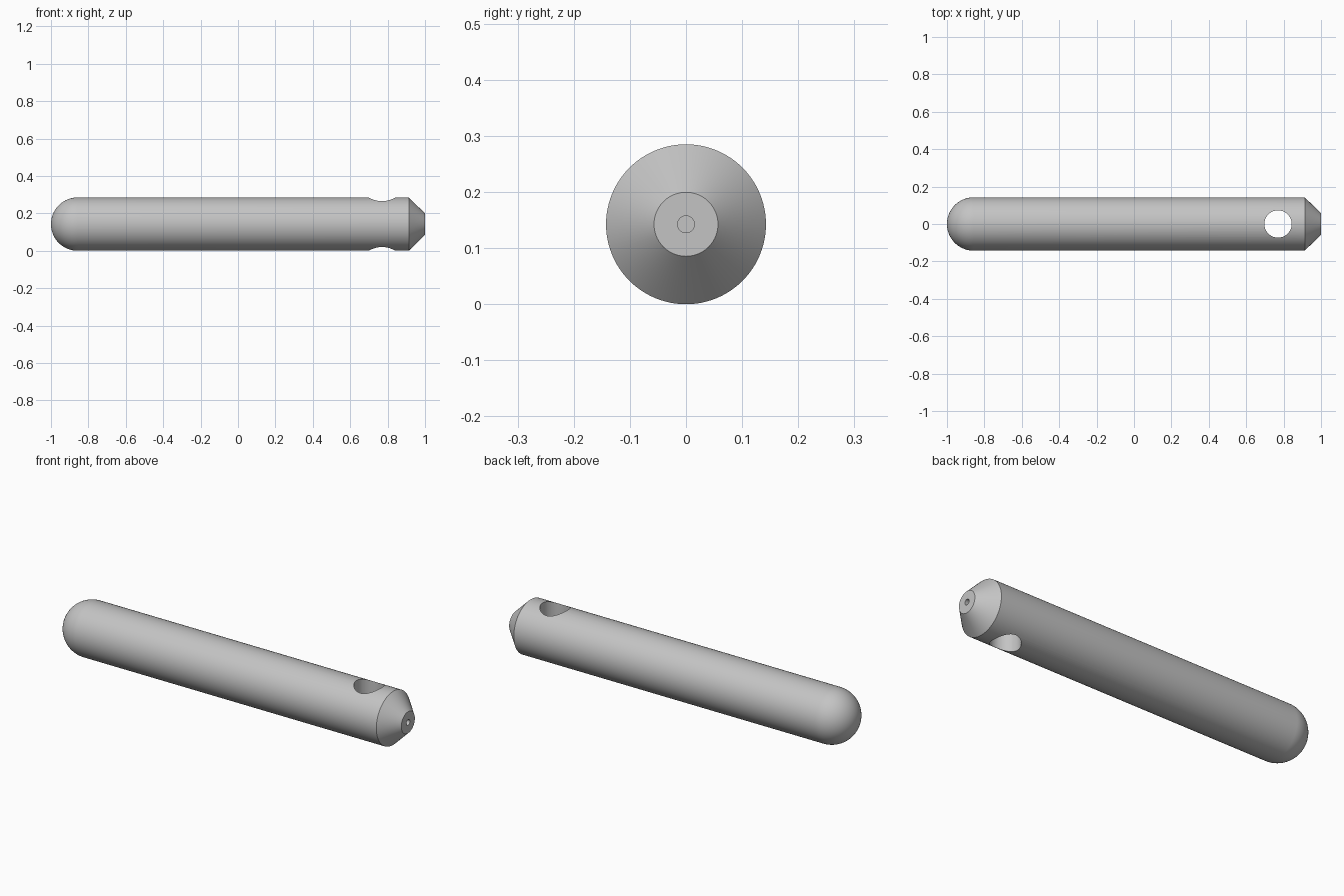
import bpy
import bmesh
from math import pi, sin, cos, radians
from mathutils import Vector

cube = bpy.data.objects.get("Cube")
if cube:
    bpy.data.objects.remove(cube, do_unlink=True)

R = 0.1425          # pin radius, also the height of its axis
SEGMENTS = 96

steel = bpy.data.materials.new("grey_steel")
steel.use_nodes = True
colour = (0.55, 0.55, 0.55, 1)
steel.diffuse_color = colour
steel.node_tree.nodes["Principled BSDF"].inputs["Base Color"].default_value = colour


def lathe(name, profile):
    """Spin (x, radius) points around the pin's long axis."""
    bm = bmesh.new()
    verts = [bm.verts.new((x, 0, r)) for x, r in profile]
    edges = [bm.edges.new(pair) for pair in zip(verts, verts[1:])]
    bmesh.ops.spin(bm, geom=verts + edges, cent=(0, 0, 0), axis=(1, 0, 0),
                   angle=2 * pi, steps=SEGMENTS, use_duplicate=False)
    bmesh.ops.remove_doubles(bm, verts=bm.verts, dist=1e-5)
    bmesh.ops.recalc_face_normals(bm, faces=bm.faces)
    mesh = bpy.data.meshes.new(name)
    bm.to_mesh(mesh)
    bm.free()
    obj = bpy.data.objects.new(name, mesh)
    bpy.context.collection.objects.link(obj)
    return obj


# Domed end, straight shaft, tapered end with a small blind centre hole
dome = [(R - 1 - R * cos(a), R * sin(a))
        for a in (i * pi / 2 / 24 for i in range(25))]
tip = [(0.913, R), (1, 0.057), (1, 0.015), (0.95, 0.015), (0.95, 0)]
pin = lathe("pin", dome + tip)
pin.location = Vector((0, 0, R))
pin.data.materials.append(steel)

# Cross hole drilled vertically through the shaft
bpy.ops.mesh.primitive_cylinder_add(vertices=64, radius=0.073, depth=0.6,
                                    location=(0.77, 0, R))
drill = bpy.context.object
drill.name = "cross_hole_cutter"
drill.hide_render = True
drill.data.materials.append(steel)

cut = pin.modifiers.new("cross_hole", "BOOLEAN")
cut.operation = "DIFFERENCE"
cut.solver = "EXACT"
cut.object = drill

bpy.ops.object.select_all(action="DESELECT")
pin.select_set(True)
bpy.context.view_layer.objects.active = pin
bpy.ops.object.modifier_apply(modifier=cut.name)
bpy.data.objects.remove(drill, do_unlink=True)
bpy.ops.object.shade_smooth_by_angle(angle=radians(30))
